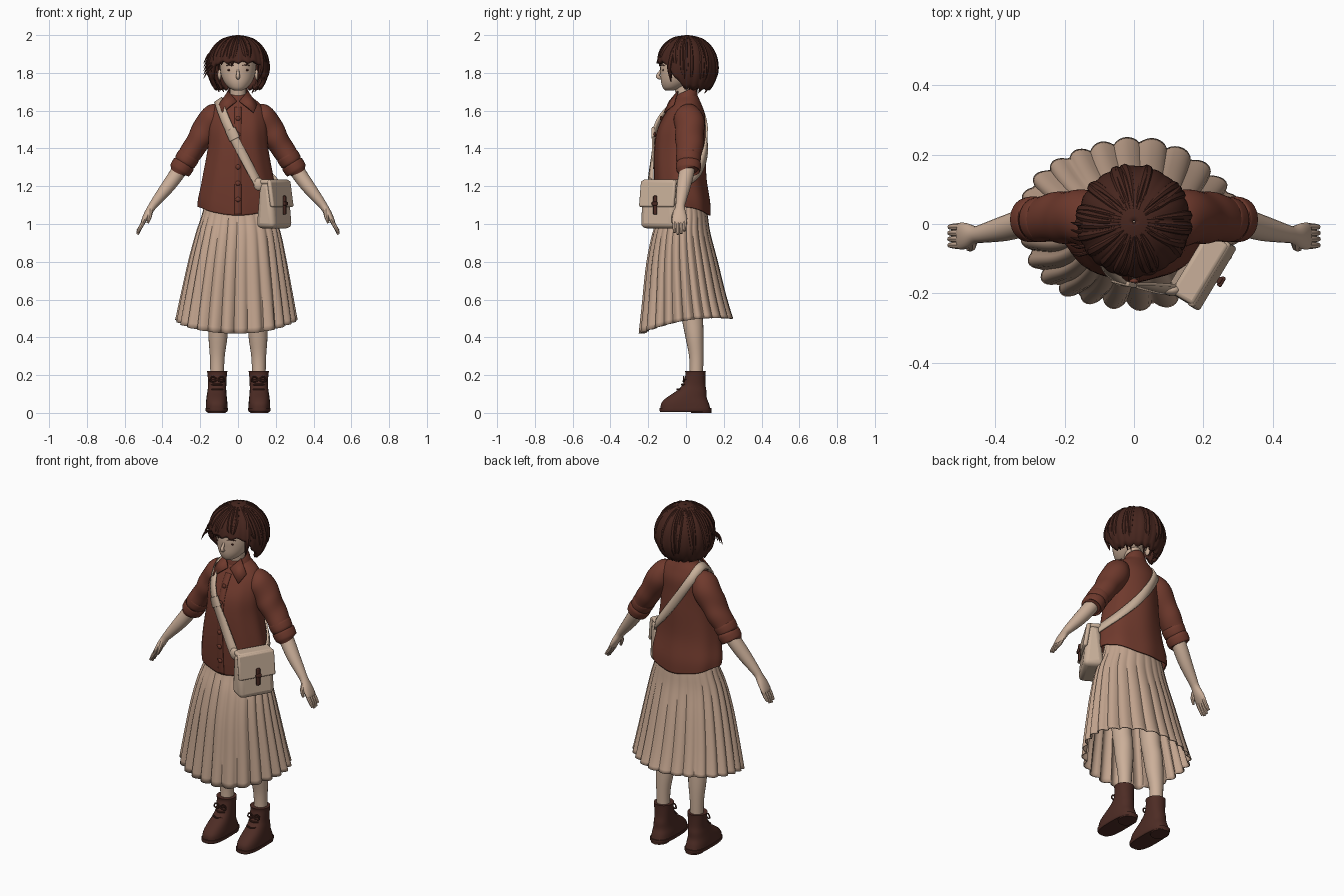
import bpy, bmesh, math, random
from math import sin, cos, pi
from mathutils import Vector

if "Cube" in bpy.data.objects:
    bpy.data.objects.remove(bpy.data.objects["Cube"])
random.seed(4)
X, Y, Z = Vector((1, 0, 0)), Vector((0, 1, 0)), Vector((0, 0, 1))
made = []


def material(name, *rgb):
    m = bpy.data.materials.new(name)
    m.use_nodes = True
    m.diffuse_color = (*rgb, 1)
    m.node_tree.nodes["Principled BSDF"].inputs["Base Color"].default_value = (*rgb, 1)
    return m


SKIN = material("skin", .60, .43, .32)
SKIRT = material("skirt cloth", .54, .37, .27)
SHIRT = material("shirt cloth", .16, .042, .026)
HAIR = material("hair brown", .062, .019, .013)
BOOT = material("boot leather", .075, .025, .018)
BAG = material("bag canvas", .58, .43, .32)
LIPS = material("lips", .38, .2, .15)


def finish(name, bm, mat, thick=0, bevel=0):
    bmesh.ops.recalc_face_normals(bm, faces=bm.faces)
    me = bpy.data.meshes.new(name)
    bm.to_mesh(me)
    bm.free()
    me.materials.append(mat)
    ob = bpy.data.objects.new(name, me)
    bpy.context.collection.objects.link(ob)
    if thick:
        mod = ob.modifiers.new("thickness", "SOLIDIFY")
        mod.thickness = thick
    if bevel:
        mod = ob.modifiers.new("soft edges", "BEVEL")
        mod.width, mod.segments = bevel, 3
    made.append(ob)
    return ob


def skin_rings(name, rings, mat, caps=True, thick=0, closed=True):
    bm = bmesh.new()
    rows = [[bm.verts.new(p) for p in r] for r in rings]
    n = len(rows[0])
    for a, b in zip(rows, rows[1:]):
        for i in range(n if closed else n - 1):
            j = (i + 1) % n
            bm.faces.new((a[i], a[j], b[j], b[i]))
    if caps:
        bm.faces.new(rows[0])
        bm.faces.new(rows[-1])
    return finish(name, bm, mat, thick)


def spline(keys, steps):
    out = []
    for i in range(len(keys) - 1):
        quad = [keys[min(max(i + k, 0), len(keys) - 1)] for k in (-1, 0, 1, 2)]
        for s in range(steps):
            t = s / steps
            out.append([b + .5 * t * (c - a + t * (2*a - 5*b + 4*c - d + t * (3*(b - c) + d - a)))
                        for a, b, c, d in zip(*quad)])
    return out + [list(keys[-1])]


def loft(name, keys, mat, sides=20, steps=4, flat=False, tweak=None, caps=True, thick=0):
    """Elliptical sections (x, y, z, side radius, depth radius) along a smooth path."""
    pts = spline(keys, steps)
    cs = [Vector(p[:3]) for p in pts]
    span, last, rings = cs[-1] - cs[0], len(cs) - 1, []
    ref = X if abs(span.y) > .8 * span.length else Y
    for i, (c, p) in enumerate(zip(cs, pts)):
        d = Z if flat else (cs[min(i + 1, last)] - cs[max(i - 1, 0)]).normalized()
        u = ref.cross(d).normalized()
        v = d.cross(u)
        ring = []
        for k in range(sides):
            a = 2 * pi * k / sides
            q = c + u * max(p[3], .0005) * cos(a) + v * max(p[4], .0005) * sin(a)
            ring.append(tweak(q, c, a, i / last) if tweak else q)
        rings.append(ring)
    return skin_rings(name, rings, mat, caps, thick)


def tube(name, pts, radii, mat, sides=8, steps=4):
    return loft(name, [(*p, r, r) for p, r in zip(pts, radii)], mat, sides, steps)


def blob(name, loc, size, mat):
    bm = bmesh.new()
    bmesh.ops.create_uvsphere(bm, u_segments=16, v_segments=10, radius=1)
    for v in bm.verts:
        v.co = Vector(a * b + c for a, b, c in zip(v.co, size, loc))
    return finish(name, bm, mat)


def ribbon(name, path, width, mat, thick):
    cs = [Vector(p) for p in spline(path, 6)]
    rings = []
    for i, c in enumerate(cs):
        d = cs[min(i + 1, len(cs) - 1)] - cs[max(i - 1, 0)]
        n = c - Vector((0, -.02, min(c.z, 1.5)))
        w = d.cross(n).normalized() * width / 2
        rings.append([c - w, c, c + w])
    return skin_rings(name, rings, mat, False, thick, closed=False)


# Skirt: folded pleats, deeper at the front, hem dipping at the front
def pleats(p, c, a, t):
    depth = .095 - .02 * sin(a)
    k = 1 + depth * t ** .7 * (abs(sin(12.5 * a + .4 * sin(3 * a) + pi / 4)) ** .7 - .68) + .018 * t * sin(5 * a + 1)
    q = c + (p - c) * k
    q.z += t ** 3 * (.04 * sin(a) + .03 * cos(a) ** 2)
    return q


loft("skirt", [(0, -.015, 1.14, .17, .11), (0, -.015, 1.05, .19, .128), (0, -.025, .95, .222, .152),
               (-.005, -.022, .8, .255, .185), (-.01, -.01, .6, .292, .218), (-.013, 0, .46, .315, .243)],
     SKIRT, 208, 4, True, pleats, False, .006)

# Shirt body with curved hem and soft folds
TORSO = [(0, -.012, 1.045, .21, .14), (0, -.017, 1.12, .208, .142), (0, -.03, 1.25, .186, .136),
         (0, -.03, 1.4, .16, .135), (0, -.024, 1.5, .155, .126), (0, -.006, 1.58, .148, .105),
         (0, .002, 1.635, .118, .078), (0, .004, 1.67, .075, .058), (0, .003, 1.69, .052, .048)]


def folds(p, c, a, t):
    q = c + (p - c) * (1 + .02 * (1 - t) * cos(8 * a + 5 * t * cos(a)))
    q.z += .045 * cos(a) ** 2 * max(0, 1 - 5 * t) + .025 * sin(a) * t ** 8
    return q


loft("shirt_body", TORSO, SHIRT, 64, 5, True, folds, False, .006)


def chest(z):
    p = min(spline(TORSO, 10), key=lambda k: abs(k[2] - z))
    return p[1] - p[4]


ribbon("shirt_placket", [(0, chest(z) - .004, z) for z in (1.05, 1.15, 1.3, 1.45, 1.55, 1.62)], .036, SHIRT, .004)
for i in range(6):
    z = 1.13 + .086 * i
    blob(f"shirt_button_{i + 1}", (0, chest(z) - .008, z), (.013, .007, .013), SHIRT)
loft("collar_band", [(0, .0, 1.65, .078, .062), (0, .0, 1.68, .066, .06), (0, -.001, 1.705, .054, .054)],
     SHIRT, 32, 4, True, lambda p, c, a, t: p + Z * .025 * sin(a), False, .006)

# Neck and head
loft("neck", [(0, .005, 1.6, .055, .05), (0, -.008, 1.67, .044, .045), (0, -.015, 1.77, .045, .05)], SKIN)
loft("head", [(0, -.088, 1.706, .018, .02), (0, -.072, 1.72, .047, .05), (0, -.052, 1.75, .073, .08),
              (0, -.035, 1.79, .09, .1), (0, -.022, 1.84, .096, .114), (0, -.01, 1.9, .095, .112),
              (0, 0, 1.95, .05, .07)], SKIN, 32, 4, True)
tube("nose", [(0, -.125, 1.83), (0, -.138, 1.805), (0, -.149, 1.785), (0, -.142, 1.775), (0, -.125, 1.768)],
     (.005, .007, .01, .01, .004), SKIN, 12)
blob("mouth", (0, -.127, 1.748), (.017, .004, .004), LIPS)

for s, side in ((1, "left"), (-1, "right")):
    # Face details
    blob(side + "_eye", (s * .044, -.121, 1.815), (.014, .004, .005), HAIR)
    tube(side + "_brow", [(s * .02, -.134, 1.838), (s * .045, -.127, 1.843), (s * .066, -.11, 1.836)],
         (.001, .003, .001), HAIR)
    blob(side + "_ear", (s * .098, -.005, 1.79), (.01, .018, .028), SKIN)

    # Collar flap
    bm = bmesh.new()
    bm.faces.new([bm.verts.new((s * x, y, z)) for x, y, z in
                  ((.05, -.04, 1.7), (.1, -.062, 1.63), (.082, -.112, 1.587), (.006, -.083, 1.648))])
    finish(side + "_collar_flap", bm, SHIRT, .008)

    # Sleeve and rolled cuffs
    def creases(p, c, a, t):
        return c + (p - c) * (1 + .035 * sin(16 * t + 2 * sin(a)))
    loft(side + "_sleeve", [(s * .085, .01, 1.59, .05, .05), (s * .13, .015, 1.56, .074, .078),
                            (s * .18, .02, 1.485, .07, .077), (s * .225, .018, 1.415, .062, .072),
                            (s * .27, .015, 1.35, .055, .065)], SHIRT, 28, 6, False, creases)
    for i, (x, z) in enumerate(((.258, 1.365), (.284, 1.322))):
        loft(f"{side}_cuff_{i + 1}", [(s * x, .014, z, .05, .058), (s * (x + .003), .014, z - .005, .06, .066),
                                      (s * (x + .024), .012, z - .038, .058, .063),
                                      (s * (x + .027), .012, z - .043, .046, .052)], SHIRT, 28)

    # Forearm, palm, fingers and thumb
    loft(side + "_arm", [(s * .25, .012, 1.38, .038, .04), (s * .31, .005, 1.285, .04, .041),
                         (s * .37, -.012, 1.2, .036, .037), (s * .43, -.026, 1.125, .026, .028),
                         (s * .456, -.031, 1.09, .021, .025), (s * .48, -.034, 1.05, .019, .036),
                         (s * .5, -.035, 1.015, .013, .039), (s * .507, -.035, 1.0, .007, .034)], SKIN)
    for i in range(4):
        y, drop = -.061 + .0175 * i, (.01, 0, .004, .018)[i]
        tube(f"{side}_finger_{i + 1}", [(s * .495, y, 1.02), (s * .515, y, .985), (s * .532, y, .945 + drop)],
             (.0105, .0105, .007), SKIN)
    tube(side + "_thumb", [(s * .465, -.048, 1.075), (s * .468, -.066, 1.04), (s * .478, -.072, 1.005)],
         (.014, .012, .006), SKIN)

    # Leg
    loft(side + "_leg", [(s * .11, .052, .12, .036, .036), (s * .11, .055, .28, .038, .037),
                         (s * .106, .045, .4, .05, .048), (s * .103, .033, .5, .051, .056),
                         (s * .1, .015, .62, .054, .058), (s * .095, 0, .95, .07, .075)], SKIN, flat=True)

    # Boot, sole, heel and laces
    def square(p, c, a, t):
        return c + (p - c) * (1 + .12 * (1 - t) * sin(2 * a) ** 2)
    loft(side + "_boot", [(s * .113, -.002, .018, .057, .132), (s * .113, -.005, .05, .057, .126),
                          (s * .113, .003, .08, .054, .107), (s * .112, .028, .115, .05, .08),
                          (s * .11, .043, .15, .048, .06), (s * .11, .05, .2, .051, .053),
                          (s * .11, .05, .222, .054, .055)], BOOT, 32, 4, True, square)
    loft(side + "_sole", [(s * .113, -.004, .006, .055, .133), (s * .113, -.003, .012, .059, .137),
                          (s * .113, -.003, .026, .06, .137)], BOOT, 32, 2, True, lambda p, c, a, t: square(p, c, a, 0))
    loft(side + "_heel", [(s * .113, .08, 0, .048, .054), (s * .113, .08, .02, .05, .055)], BOOT, 24, 1, True)
    for i, (y, z) in enumerate(((-.044, .125), (-.02, .15), (-.008, .178))):
        tube(f"{side}_lace_{i + 1}", [(s * .11 - .03, y + .012, z), (s * .11, y - .002, z), (s * .11 + .03, y + .012, z)],
             (.004, .005, .004), HAIR)
    for k in (1, -1):
        x = s * .11
        tube(f"{side}_bow_{'outer' if k == s else 'inner'}", [(x, -.01, .178), (x + k * .026, -.013, .192),
             (x + k * .038, -.01, .17), (x + k * .015, -.014, .166), (x, -.012, .176)], (.004,) * 5, HAIR)


# Hair: a bob shell around the head, open at the face
def hair_pt(a, z, lift=0):
    h = z - 1.82
    r = max(0, 1 - (h / .18) ** 2.2) ** .5 if h > 0 else 1 - .25 * (h / .11) ** 2
    r = .162 * r + lift
    return Vector((r * cos(a), .006 + r * sin(a), z))


def hem(a):
    s = min(max((1.6 - math.acos(max(-1, min(1, -sin(a))))) / .95, 0), 1)
    return 1.712 + .145 * s * s * (3 - 2 * s)


rings = []
for i in range(19):
    t = max(i, .2) / 18
    ring = []
    for k in range(144):
        a = 2 * pi * k / 144
        z = 2 - (2 - hem(a) - .006 * sin(17 * a)) * (1 - cos(t * pi / 2))
        ring.append(hair_pt(a, z, .004 * t * (abs(sin(12 * a + t)) - .5)))
    rings.append(ring)
skin_rings("hair_shell", rings, HAIR, False, .02)

# Broad locks sunk into the shell, sweeping down from the crown
for i in range(28):
    a = 2 * pi * (i + random.uniform(-.4, .4)) / 28
    top, low = 1.994, hem(a) - random.uniform(0, .024)
    sway = random.uniform(-.3, .3)
    tube(f"hair_lock_{i + 1}", [hair_pt(a + sway * k / 5, top + (low - top) * (k / 5) ** 1.6, -.005 - .0015 * k)
                                for k in range(6)], (.002, .008, .013, .017, .016, .002), HAIR)
for i in range(5):
    y, z = .01 - .022 * i, 1.925 - .02 * i
    tube(f"hair_wisp_{i + 1}", [(-.12, y, z), (-.157, y - .01, z - .03), (-.182, y - .005, z - .075)],
         (.005, .006, .001), HAIR)

# Shoulder bag, turned towards the hip
TURN = math.radians(59)


def bag_part(name, centre, size, mat, bevel, taper=1):
    bm = bmesh.new()
    bmesh.ops.create_cube(bm, size=1)
    for v in bm.verts:
        v.co.y *= taper if v.co.z > 0 else 1
        v.co = Vector(a * b + c for a, b, c in zip(v.co, size, centre))
    ob = finish(name, bm, mat, bevel=bevel)
    ob.location = (.192, -.13, 0)
    ob.rotation_euler.z = TURN
    return ob


bag_part("bag_body", (0, 0, 1.1), (.208, .115, .245), BAG, .028, .6)
flap = bag_part("bag_flap", (0, -.041, 1.16), (.214, .024, .14), BAG, .01)
for v in flap.data.vertices:
    v.co.y += .014 if v.co.z > 1.16 else -.007
bag_part("bag_flap_top", (0, .002, 1.222), (.204, .076, .026), BAG, .012)
bag_part("bag_toggle", (0, -.064, 1.1), (.022, .012, .1), BOOT, .005)
bag_part("bag_toggle_bar", (0, -.07, 1.108), (.032, .014, .02), BOOT, .005)
ribbon("bag_strap", [(.115, -.19, 1.2), (.095, -.192, 1.24), (.03, -.182, 1.36), (-.045, -.167, 1.5),
                     (-.087, -.106, 1.6), (-.106, 0, 1.66), (-.09, .08, 1.605), (-.03, .111, 1.5),
                     (.06, .107, 1.38), (.15, .066, 1.28), (.198, .01, 1.23), (.225, -.05, 1.2)], .048, BAG, .01)
ribbon("strap_slider", [(-.018, -.181, 1.45), (-.03, -.178, 1.475), (-.042, -.174, 1.5)], .058, BAG, .014)
blob("strap_tab", (.11, -.19, 1.21), (.028, .018, .034), BAG)

for ob in made:
    ob.select_set(True)
bpy.context.view_layer.objects.active = made[0]
bpy.ops.object.shade_smooth_by_angle(angle=math.radians(42))
